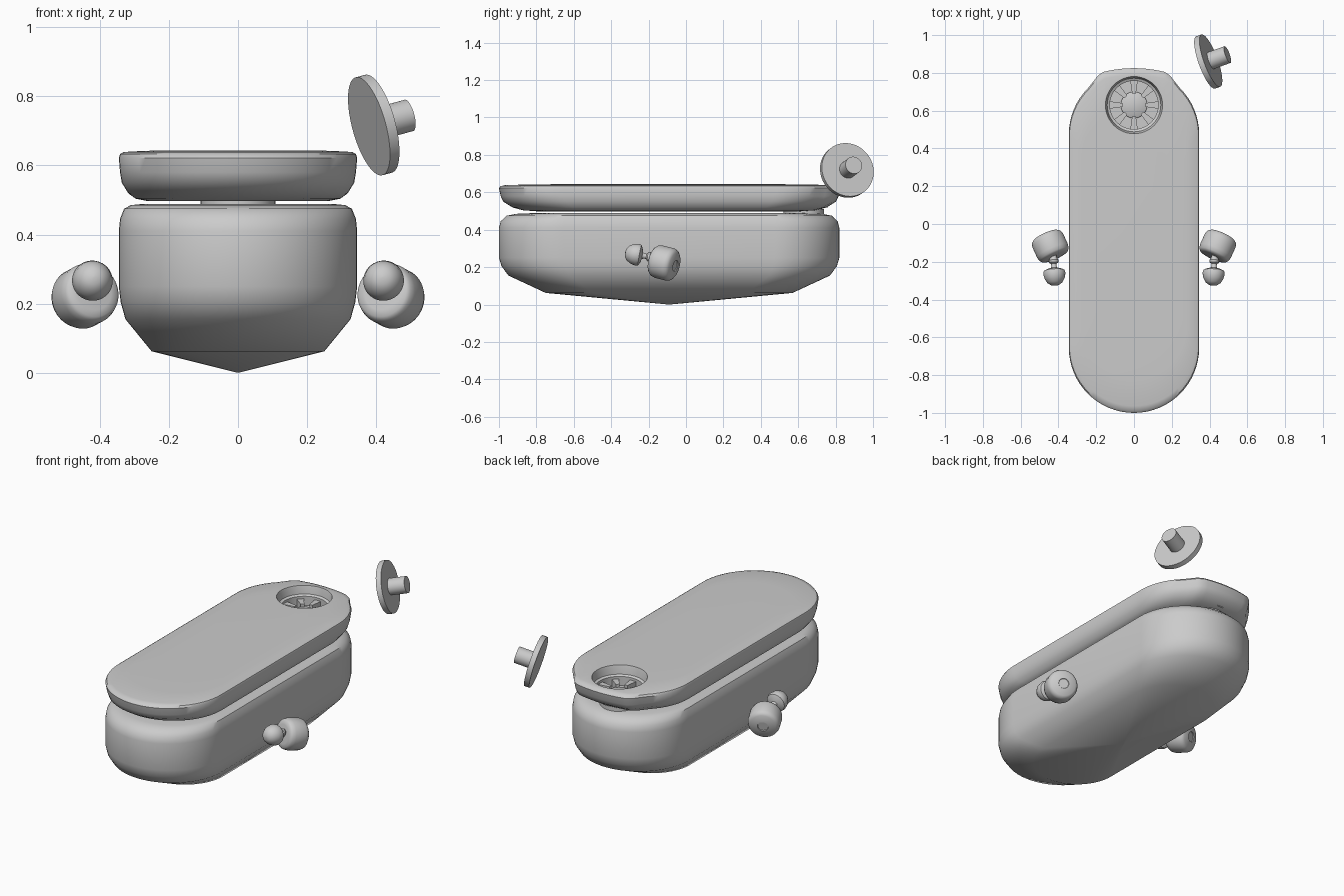
import bpy, bmesh, math
from mathutils import Vector

if "Cube" in bpy.data.objects:
    bpy.data.objects.remove(bpy.data.objects["Cube"])

CY = -0.09          # middle of the long housing
HW, HL = 0.345, 0.91
HOLE = (0, 0.63, 0)


def finish(name, bm, angle=40):
    bmesh.ops.recalc_face_normals(bm, faces=bm.faces)
    me = bpy.data.meshes.new(name)
    bm.to_mesh(me)
    bm.free()
    ob = bpy.data.objects.new(name, me)
    bpy.context.collection.objects.link(ob)
    smooth(ob, angle)
    return ob


def smooth(ob, angle=40):
    bpy.ops.object.select_all(action='DESELECT')
    ob.select_set(True)
    bpy.context.view_layer.objects.active = ob
    bpy.ops.object.shade_smooth_by_angle(angle=math.radians(angle))


def skin(bm, rings):
    n = len(rings[0])
    for a, b in zip(rings, rings[1:]):
        for i in range(n):
            j = (i + 1) % n
            bm.faces.new((a[i], a[j], b[j], b[i]))
    bm.faces.new(rings[0])
    bm.faces.new(rings[-1])


def stadium(n=32):
    pts = []
    for sign, start in ((1, 0), (-1, math.pi)):
        for i in range(n + 1):
            a = start + math.pi * i / n
            pts.append((HW * math.cos(a), sign * (HL - HW) + HW * math.sin(a)))
    return pts


def loft(name, outline, profile):
    bm = bmesh.new()
    skin(bm, [[bm.verts.new((x * s, CY + y * s, z)) for x, y in outline] for s, z in profile])
    return finish(name, bm)


def lathe(name, profile, origin, axis=(0, 0, 1), n=48):
    q = Vector(axis).normalized().to_track_quat('Z', 'Y')
    bm = bmesh.new()
    skin(bm, [[bm.verts.new(Vector(origin) + q @ Vector((r * math.cos(2 * math.pi * i / n),
                                                         r * math.sin(2 * math.pi * i / n), h)))
               for i in range(n)] for r, h in profile])
    return finish(name, bm)


# lower housing with shallow keel point
loft("lower_housing", stadium(), [
    (0.004, 0.0), (0.725, 0.062), (0.945, 0.155), (0.985, 0.205), (1.0, 0.25), (1.0, 0.41),
    (0.99, 0.445), (0.955, 0.475), (0.9, 0.485), (0.82, 0.488)])

# lid, with its rear end squared off around the socket
lid_outline = []
for x, y in stadium():
    if y > 0.5:
        t = min(max((0.24 - abs(x)) / 0.08, 0), 1)
        t = t * t * (3 - 2 * t)
        y += t * max(0.915 - 0.03 * (x / 0.2) ** 2 - y, 0)
    lid_outline.append((x, y))
lid = loft("lid", lid_outline, [
    (0.76, 0.497), (0.86, 0.504), (0.92, 0.519), (0.975, 0.55), (0.99, 0.58), (1.0, 0.622),
    (0.99, 0.633), (0.96, 0.639), (0.8, 0.642), (0.6, 0.644)])

# stepped socket cut into the lid
cutter = lathe("socket_cutter", [(0.128, 0.53), (0.128, 0.585), (0.142, 0.592), (0.148, 0.63),
                                 (0.157, 0.66)], HOLE)
cutter.hide_render = True
mod = lid.modifiers.new("socket", 'BOOLEAN')
mod.operation, mod.solver, mod.object = 'DIFFERENCE', 'EXACT', cutter
bpy.context.view_layer.objects.active = lid
bpy.ops.object.modifier_apply(modifier=mod.name)
bpy.data.objects.remove(cutter)
smooth(lid)

# hub and radial teeth inside the socket
lathe("socket_hub", [(0.07, 0.52), (0.07, 0.548), (0.065, 0.552)], HOLE)
bm = bmesh.new()
for k in range(8):
    a = 2 * math.pi * k / 8
    u, v = Vector((math.cos(a), math.sin(a), 0)), Vector((-math.sin(a), math.cos(a), 0))
    rings = [[bm.verts.new(Vector(HOLE) + u * r + v * w + Vector((0, 0, z)))
              for r, w in ((0.06, -0.01), (0.13, -0.02), (0.13, 0.02), (0.06, 0.01))]
             for z in (0.52, 0.57)]
    skin(bm, rings)
finish("socket_teeth", bm, 30)

# outlet collar between lid and housing
lathe("outlet_collar", [(0.108, 0.484), (0.108, 0.51)], HOLE)

# side fittings, mirrored left and right
for side, s in (("right", 1), ("left", -1)):
    lathe(side + "_drum", [(0.055, -0.063), (0.075, -0.06), (0.084, -0.05), (0.089, -0.03),
                           (0.089, 0.035), (0.083, 0.052), (0.07, 0.062), (0.03, 0.068),
                           (0.028, 0.064), (0.002, 0.064)],
          (s * 0.443, -0.117, 0.222), (s * 0.4, 0.88, -0.22))
    lathe(side + "_button", [(0.002, -0.09), (0.022, -0.087), (0.04, -0.074), (0.053, -0.052),
                             (0.059, -0.025), (0.055, -0.01), (0.04, -0.002), (0.018, 0.004),
                             (0.014, 0.014), (0.014, 0.026), (0.024, 0.033), (0.026, 0.045),
                             (0.018, 0.058), (0.016, 0.09)],
          (s * 0.423, -0.237, 0.262), (s * 0.06, 1, -0.18))

# loose cap: disc and peg
cap_axis, cap_at = (0.91, 0.33, 0.25), (0.393, 0.86, 0.717)
lathe("cap_disc", [(0.147, -0.015), (0.147, 0.015)], cap_at, cap_axis)
lathe("cap_peg", [(0.047, 0.01), (0.047, 0.112)], cap_at, cap_axis)
